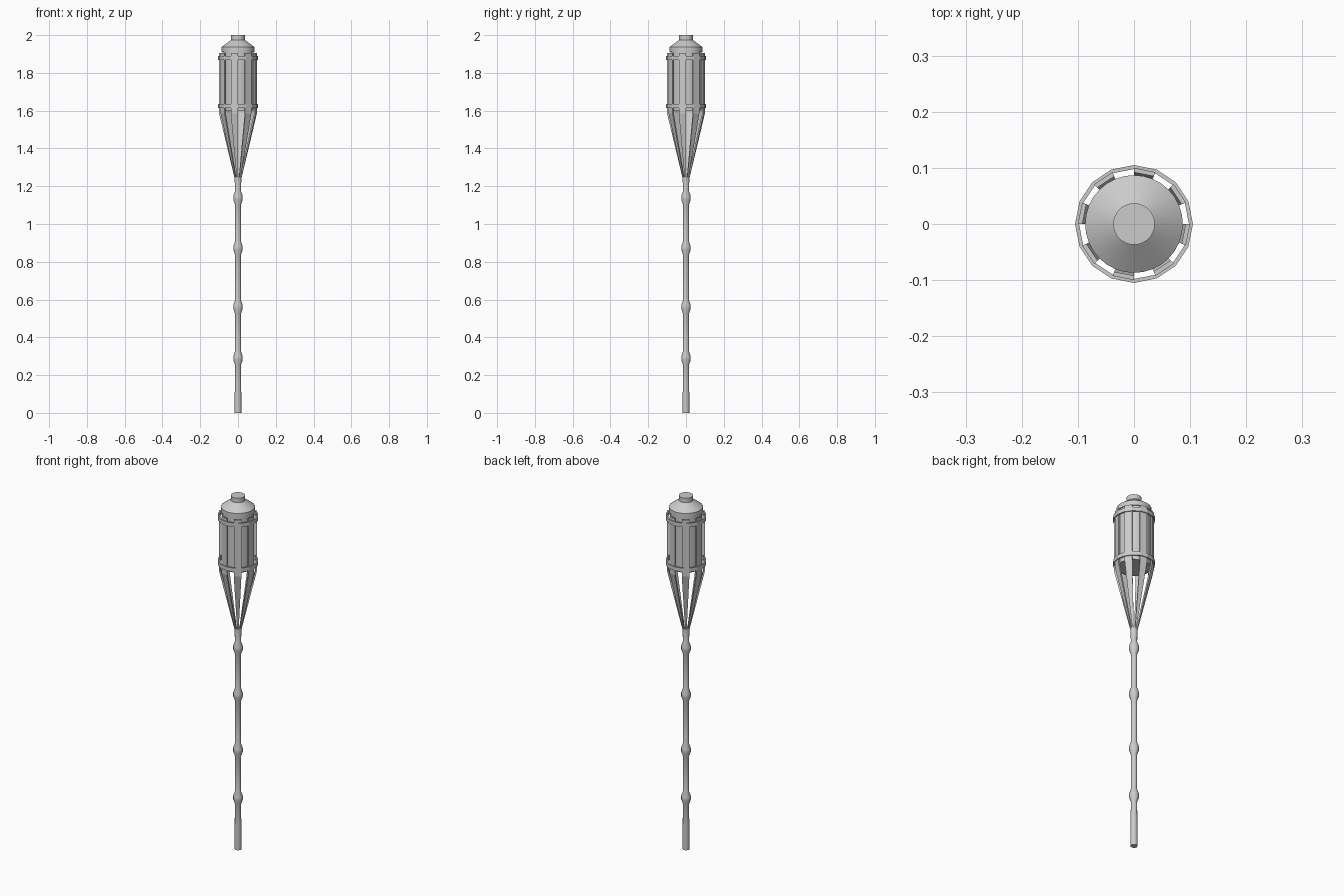
import bpy
from math import sin, cos, pi

if "Cube" in bpy.data.objects:
    bpy.data.objects.remove(bpy.data.objects["Cube"])


def make_object(name, verts, faces, smooth=False):
    mesh = bpy.data.meshes.new(name)
    mesh.from_pydata(verts, [], faces)
    mesh.update()
    obj = bpy.data.objects.new(name, mesh)
    bpy.context.collection.objects.link(obj)
    if smooth:
        bpy.ops.object.select_all(action='DESELECT')
        obj.select_set(True)
        bpy.context.view_layer.objects.active = obj
        bpy.ops.object.shade_smooth_by_angle(angle=0.6)
    return obj


def point(r, z, a):
    return (r * cos(a), r * sin(a), z)


def lathe(name, profile, sides, closed=False, smooth=False):
    """Revolve (radius, z) points; cap both ends unless the profile is a loop."""
    n = len(profile)
    verts = [point(r, z, 2 * pi * i / sides) for r, z in profile for i in range(sides)]
    faces = []
    for k in range(n if closed else n - 1):
        a, b = k * sides, ((k + 1) % n) * sides
        for i in range(sides):
            j = (i + 1) % sides
            faces.append((a + i, a + j, b + j, b + i))
    if not closed:
        faces.append(tuple(reversed(range(sides))))
        faces.append(tuple(range((n - 1) * sides, n * sides)))
    return make_object(name, verts, faces, smooth)


# Bamboo pole with swollen joints
pole = [(0.018, 0), (0.017, 0.14)]
for z in (0.29, 0.561, 0.873, 1.138):
    pole += [(0.016, z - 0.035), (0.025, z - 0.010), (0.025, z + 0.010), (0.016, z + 0.035)]
pole += [(0.018, 1.25)]
lathe("bamboo_pole", pole, 12, smooth=True)

# Fuel canister with shoulder rim, conical lid and wick neck
lathe("fuel_canister", [(0.083, 1.60), (0.083, 1.91), (0.087, 1.91), (0.087, 1.937),
                        (0.037, 1.974), (0.037, 2.0)], 32, smooth=True)

# Eight split-bamboo slats: every other side of a 16-sided basket
outline = [(0.019, 1.245), (0.100, 1.585), (0.100, 1.905)]
inner = [(0.012, 1.247), (0.092, 1.588), (0.092, 1.905)]
step = pi / 8
for s in range(8):
    a0 = (2 * s + 1) * step
    verts = []
    for (ro, zo), (ri, zi) in zip(outline, inner):
        verts += [point(ro, zo, a0), point(ro, zo, a0 + step),
                  point(ri, zi, a0 + step), point(ri, zi, a0)]
    faces = [(3, 2, 1, 0), (8, 9, 10, 11)]
    for k in (0, 4):
        for i in range(4):
            j = (i + 1) % 4
            faces.append((k + i, k + j, k + 4 + j, k + 4 + i))
    make_object(f"slat_{s + 1}", verts, faces)

# Binding bands around the basket
for name, z0, z1 in (("lower_band", 1.613, 1.635), ("upper_band", 1.867, 1.889)):
    lathe(name, [(0.105, z0), (0.105, z1), (0.098, z1), (0.098, z0)], 16, closed=True)
